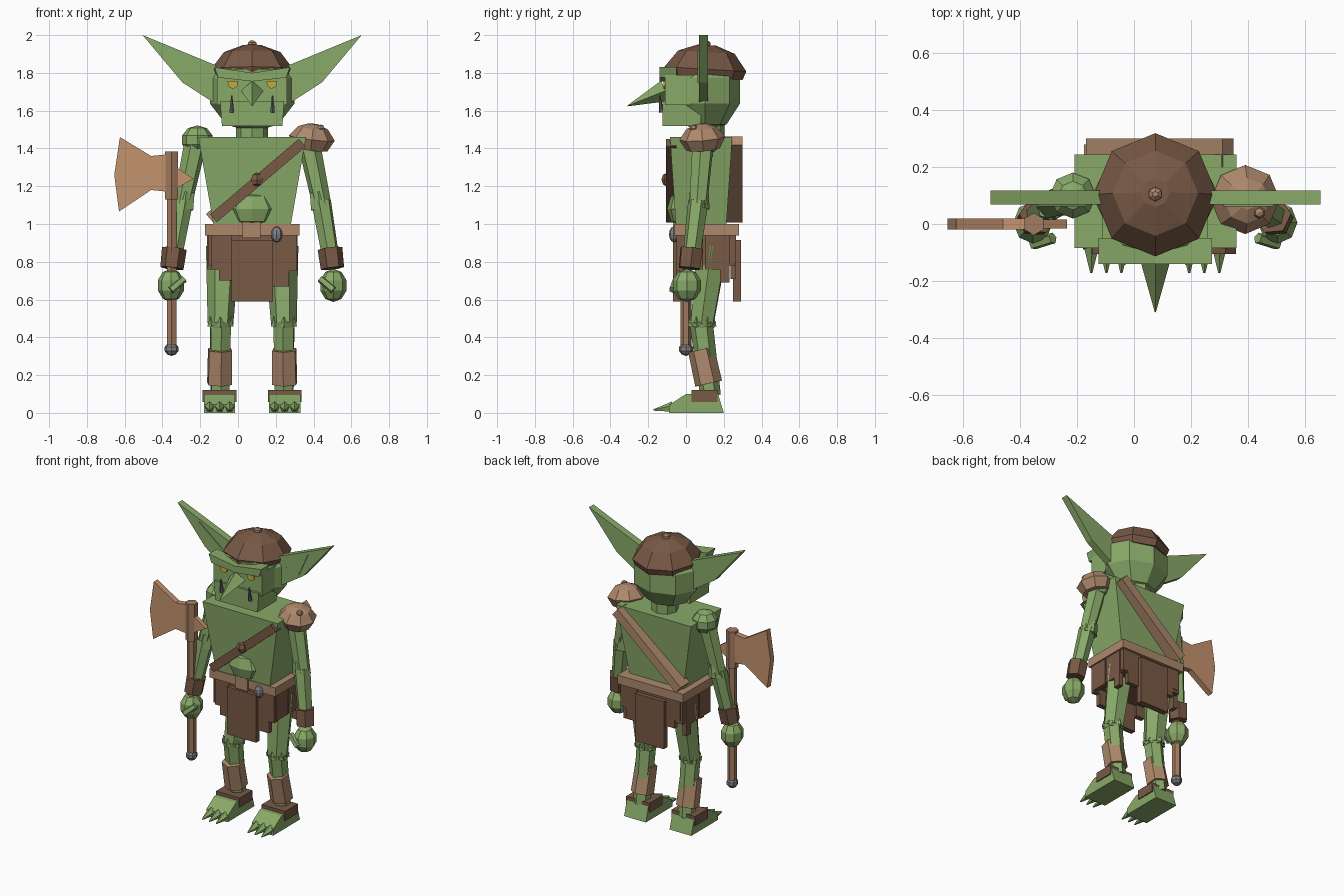
import bpy, bmesh, math
from mathutils import Vector, Matrix

cube = bpy.data.objects.get("Cube")
if cube:
    bpy.data.objects.remove(cube, do_unlink=True)

CX = 0.075  # the body's own centre line


def material(name, rgb):
    m = bpy.data.materials.new(name)
    m.use_nodes = True
    m.diffuse_color = (*rgb, 1)
    m.node_tree.nodes["Principled BSDF"].inputs["Base Color"].default_value = (*rgb, 1)
    return m


GREEN = material("green skin", (0.25, 0.40, 0.14))
LEATHER = material("dark leather", (0.19, 0.10, 0.06))
TAN = material("tan leather", (0.42, 0.25, 0.15))
WOOD = material("wood", (0.36, 0.20, 0.115))
COPPER = material("copper blade", (0.55, 0.29, 0.155))
STEEL = material("steel", (0.23, 0.23, 0.24))
YELLOW = material("yellow eye", (0.55, 0.40, 0.04))
TUSK = material("grey tusk", (0.13, 0.11, 0.13))


def finish(name, bm, mat):
    bmesh.ops.recalc_face_normals(bm, faces=bm.faces)
    me = bpy.data.meshes.new(name)
    bm.to_mesh(me)
    bm.free()
    me.materials.append(mat)
    ob = bpy.data.objects.new(name, me)
    bpy.context.collection.objects.link(ob)
    return ob


def loft(name, rings, mat):
    """Skin a stack of equal-sized point loops and cap both ends."""
    bm = bmesh.new()
    loops = [[bm.verts.new(p) for p in ring] for ring in rings]
    n = len(loops[0])
    for a, b in zip(loops, loops[1:]):
        for i in range(n):
            j = (i + 1) % n
            bm.faces.new((a[i], a[j], b[j], b[i]))
    bm.faces.new(loops[0])
    bm.faces.new(loops[-1])
    return finish(name, bm, mat)


def block(name, x, y, z, mat, top_x=None, top_y=None):
    def rect(u, v, h):
        return [(u[0], v[0], h), (u[1], v[0], h), (u[1], v[1], h), (u[0], v[1], h)]
    return loft(name, [rect(x, y, z[0]), rect(top_x or x, top_y or y, z[1])], mat)


def plate(name, pts, y, mat):
    """Front-facing outline given depth."""
    return loft(name, [[(px, d, pz) for px, pz in pts] for d in y], mat)


def limb(name, p0, p1, r0, r1, mat, sides=6):
    p0, p1 = Vector(p0), Vector(p1)
    d = p1 - p0
    bm = bmesh.new()
    bmesh.ops.create_cone(bm, cap_ends=True, segments=sides, radius1=r0, radius2=r1, depth=d.length)
    turn = Vector((0, 0, 1)).rotation_difference(d).to_matrix().to_4x4()
    bm.transform(Matrix.Translation((p0 + p1) / 2) @ turn)
    return finish(name, bm, mat)


def ball(name, c, r, mat, seg=8, rings=5):
    bm = bmesh.new()
    bmesh.ops.create_uvsphere(bm, u_segments=seg, v_segments=rings, radius=1)
    bm.transform(Matrix.Translation(c) @ Matrix.Diagonal((*r, 1)))
    return finish(name, bm, mat)


def dome(name, c, profile, mat, tilt=(0, 0), sides=8):
    """Stack of rings (radius, height), tilted about x and y."""
    rings = [[(r * math.sin(math.tau * i / sides), r * math.cos(math.tau * i / sides), h)
              for i in range(sides)] for r, h in profile]
    ob = loft(name, rings, mat)
    ob.data.transform(Matrix.Translation(c) @ Matrix.Rotation(tilt[0], 4, 'X') @ Matrix.Rotation(tilt[1], 4, 'Y'))
    return ob


def strap(name, a, b, w, y, mat):
    a, b = Vector(a), Vector(b)
    n = Vector((a.y - b.y, b.x - a.x)).normalized() * w / 2
    return plate(name, [a - n, b - n, b + n, a + n], y, mat)


# Torso, belly and neck
block("torso", (-0.12, 0.27), (-0.05, 0.21), (0.94, 1.46), GREEN, (-0.21, 0.36), (-0.085, 0.245))
ball("belly", (CX, -0.03, 1.08), (0.125, 0.07, 0.095), GREEN, 8, 4)
limb("neck", (CX, 0.12, 1.4), (CX, 0.12, 1.58), 0.085, 0.085, GREEN, 8)

# Head
ball("skull", (CX, 0.1, 1.705), (0.235, 0.195, 0.22), GREEN, 8, 5)
block("upper_face", (-0.11, 0.26), (-0.11, 0.1), (1.63, 1.79), GREEN)
block("jaw", (-0.085, 0.235), (-0.125, 0.08), (1.52, 1.65), GREEN, (-0.095, 0.245))
ball("forehead", (CX, 0.0, 1.79), (0.17, 0.11, 0.09), GREEN, 8, 5)
plate("brow", [(CX + d, z) for d, z in
               ((-0.2, 1.83), (-0.18, 1.775), (0, 1.755), (0.18, 1.775), (0.2, 1.83), (0, 1.80))],
      (-0.14, -0.05), GREEN)
limb("nose", (CX, -0.11, 1.705), (CX, -0.31, 1.625), 0.058, 0.002, GREEN, 4)

# Cap with a stud
dome("cap", (CX, 0.1, 1.775), ((0.2, 0), (0.217, 0.045), (0.15, 0.135), (0.05, 0.172)), LEATHER, (-0.06, 0))
dome("cap_stud", (CX, 0.105, 1.93), ((0.027, 0), (0.025, 0.03), (0.01, 0.042)), TAN, sides=6)

# Belt, buckle and pouch charm
block("belt", (-0.175, 0.325), (-0.06, 0.28), (0.94, 1.0), TAN)
block("buckle", (0.025, 0.12), (-0.07, -0.05), (0.925, 1.01), TAN)
ball("belt_charm", (0.205, -0.065, 0.945), (0.03, 0.025, 0.042), STEEL, 8, 6)

# Ragged skirt
block("skirt", (-0.155, 0.305), (-0.04, 0.26), (0.78, 0.94), LEATHER)
block("front_flap", (-0.035, 0.185), (-0.068, -0.03), (0.59, 0.915), LEATHER)
block("back_flap", (-0.035, 0.185), (0.25, 0.29), (0.59, 0.915), LEATHER)
rags = ((-0.14, -0.09, 0.76), (-0.1, -0.035, 0.70), (0.185, 0.27, 0.67), (0.265, 0.31, 0.75))
for i, (x0, x1, z) in enumerate(rags):
    block(f"front_rag_{i}", (x0, x1), (-0.05, -0.015), (z, 0.94), LEATHER)
    block(f"back_rag_{i}", (x0, x1), (0.235, 0.265), (z + 0.04, 0.94), LEATHER)
for side, x in (("right", -0.165), ("left", 0.285)):
    for i, (y0, y1, z) in enumerate(((-0.03, 0.09, 0.76), (0.1, 0.18, 0.76), (0.18, 0.23, 0.69))):
        block(f"{side}_rag_{i}", (x, x + 0.03), (y0, y1), (z, 0.94), LEATHER)

# Chest strap, front and back
strap("front_strap", (-0.13, 1.03), (0.34, 1.43), 0.055, (-0.105, -0.05), LEATHER)
strap("back_strap", (-0.15, 1.03), (0.33, 1.44), 0.06, (0.2, 0.3), TAN)
ball("strap_knob", (0.1, -0.1, 1.235), (0.037, 0.03, 0.037), LEATHER, 6, 4)

for side, s in (("right", -1), ("left", 1)):
    def at(d, y, z):
        return (CX + s * d, y, z)

    def span(d0, d1):
        return tuple(sorted((CX + s * d0, CX + s * d1)))

    # Ears, eyes and tusks
    ear = ((0.18, 1.835), (0.58, 2.0), (0.37, 1.75), (0.2, 1.64))
    inner = ((0.24, 1.775), (0.415, 1.915), (0.34, 1.75))
    plate(f"{side}_ear", [(CX + s * d, z) for d, z in ear], (0.068, 0.117), GREEN)
    plate(f"{side}_inner_ear", [(CX + s * d, z) for d, z in inner], (0.062, 0.07), GREEN)
    eye = ((-0.027, 1.757), (0.027, 1.757), (0.024, 1.73), (0, 1.715), (-0.024, 1.73))
    plate(f"{side}_eye", [(CX + s * 0.103 + d, z) for d, z in eye], (-0.118, -0.108), YELLOW)
    limb(f"{side}_tusk", at(0.108, -0.13, 1.59), at(0.108, -0.14, 1.68), 0.014, 0.004, TUSK)

    # Arm, bracer and hand
    ball(f"{side}_shoulder", at(0.29, 0.1, 1.445), (0.085, 0.085, 0.077), GREEN, 8, 5)
    limb(f"{side}_upper_arm", at(0.3, 0.09, 1.43), at(0.37, 0.065, 1.1), 0.06, 0.05, GREEN)
    limb(f"{side}_elbow", at(0.362, 0.067, 1.08), at(0.348, 0.07, 1.17), 0.058, 0.05, GREEN)
    limb(f"{side}_forearm", at(0.365, 0.065, 1.12), at(0.42, 0.025, 0.8), 0.055, 0.046, GREEN)
    limb(f"{side}_bracer", at(0.412, 0.03, 0.87), at(0.425, 0.018, 0.765), 0.066, 0.062, LEATHER)
    ball(f"{side}_hand", at(0.43, 0.005, 0.675), (0.073, 0.078, 0.088), GREEN, 8, 5)
    limb(f"{side}_thumb", at(0.43, -0.07, 0.65), at(0.36, -0.05, 0.71), 0.022, 0.02, GREEN, 5)

    # Leg with jagged knee and shin wrap
    limb(f"{side}_thigh", at(0.155, 0.14, 0.88), at(0.168, 0.085, 0.47), 0.09, 0.068, GREEN)
    limb(f"{side}_knee", at(0.168, 0.085, 0.45), at(0.168, 0.085, 0.48), 0.064, 0.074, GREEN)
    for i in range(6):
        a = math.tau * i / 6
        dx, dy = 0.055 * math.sin(a), 0.055 * math.cos(a)
        limb(f"{side}_knee_point_{i}", at(0.168 + dx, 0.085 + dy, 0.46),
             at(0.168 + dx * 1.15, 0.085 + dy * 1.15, 0.51), 0.022, 0.001, GREEN, 4)
    limb(f"{side}_shin", at(0.168, 0.08, 0.48), at(0.17, 0.13, 0.09), 0.062, 0.055, GREEN)
    limb(f"{side}_shin_wrap", at(0.17, 0.08, 0.335), at(0.172, 0.12, 0.155), 0.07, 0.073, TAN)

    # Foot, toes and ankle band
    foot = ((0.2, 0), (0.17, 0.1), (0.0, 0.1), (-0.085, 0.045), (-0.09, 0))
    loft(f"{side}_foot", [[at(d, y, z) for y, z in foot] for d in (0.09, 0.255)], GREEN)
    for i in range(3):
        d = 0.119 + 0.053 * i
        limb(f"{side}_toe_{i}", at(d, -0.07, 0.03), at(d, -0.172, 0.015), 0.03, 0.004, GREEN, 5)
    block(f"{side}_ankle_band", span(0.083, 0.262), (0.03, 0.168), (0.057, 0.122), LEATHER)

# Shoulder pad with a stud on the left side
dome("shoulder_pad", (0.385, 0.09, 1.405), ((0.09, -0.01), (0.122, 0.05), (0.08, 0.105), (0.03, 0.125)),
     TAN, (0.08, 0.12))
ball("pad_stud", (0.44, 0.04, 1.505), (0.022, 0.022, 0.022), TAN, 6, 4)

# Axe in the right hand
AX = -0.352
limb("axe_handle", (AX, 0, 0.34), (AX, 0, 1.2), 0.029, 0.029, WOOD)
limb("axe_collar", (AX, 0, 1.13), (AX, 0, 1.385), 0.039, 0.039, WOOD)
ball("axe_pommel", (AX, 0, 0.338), (0.038, 0.038, 0.036), STEEL, 8, 5)
blade = ((-0.36, 1.37), (-0.46, 1.36), (-0.625, 1.46), (-0.655, 1.26), (-0.63, 1.066), (-0.46, 1.18), (-0.36, 1.17))
plate("axe_blade", blade, (-0.02, 0.02), COPPER)
plate("axe_spike", ((-0.34, 1.31), (-0.235, 1.24), (-0.34, 1.18)), (-0.015, 0.015), COPPER)
